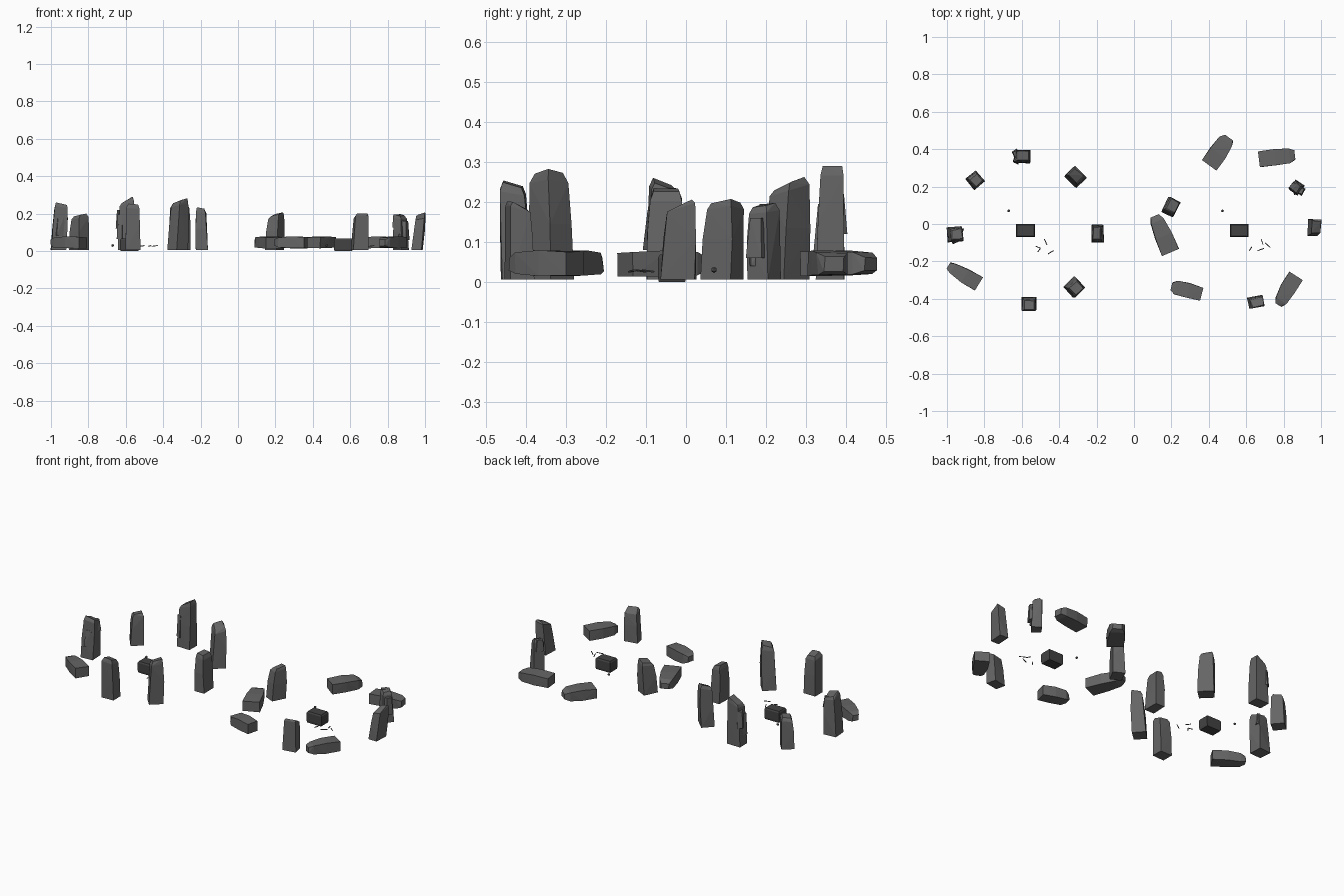
import bpy, bmesh, math, random
from mathutils import Vector, Matrix

if "Cube" in bpy.data.objects:
    bpy.data.objects.remove(bpy.data.objects["Cube"])

random.seed(4)


def material(name, v):
    m = bpy.data.materials.new(name)
    m.diffuse_color = (v, v, v, 1)
    m.use_nodes = True
    m.node_tree.nodes["Principled BSDF"].inputs["Base Color"].default_value = m.diffuse_color
    return m


STONE = material("stone_grey", 0.13)
DARK = material("altar_grey", 0.055)


def hull(name, pts, mat=STONE):
    """Faceted convex rock from a handful of corner points."""
    bm = bmesh.new()
    for p in pts:
        bm.verts.new(p)
    res = bmesh.ops.convex_hull(bm, input=bm.verts)
    loose = [v for v in bm.verts if not v.link_faces]
    bmesh.ops.delete(bm, geom=loose, context='VERTS')
    bmesh.ops.recalc_face_normals(bm, faces=bm.faces)
    me = bpy.data.meshes.new(name)
    bm.to_mesh(me)
    bm.free()
    me.materials.append(mat)
    ob = bpy.data.objects.new(name, me)
    bpy.context.collection.objects.link(ob)
    return ob


def ring(w, d, z, j=0.0):
    r = lambda: random.uniform(-j, j)
    return [Vector((sx * w / 2 + r(), sy * d / 2 + r(), z))
            for sx, sy in ((-1, -1), (1, -1), (1, 1), (-1, 1))]


def standing(name, x, y, w, d, yaw, h, lean=(0, 0), peak=(0, 0)):
    """Upright stone: tapered shaft, slanted top. peak = top slope in world x, y."""
    rot = Matrix.Rotation(math.radians(yaw), 3, 'Z')
    pts = []
    for f, s, j in ((0, 1, 0.002), (0.5, 0.94, 0.003), (0.87, 0.84, 0.003), (1, 0.64, 0.004)):
        for p in ring(w * s, d * s, 0, j):
            p = rot @ p
            z = 0.006 + (h - 0.006) * f
            if f > 0.8:
                lo = 0.027 * (abs(peak[0]) + abs(peak[1]))
                z += min(0, p.x * peak[0] + p.y * peak[1] - lo) if f == 1 else \
                    0.6 * (p.x * peak[0] + p.y * peak[1])
                z = min(z, h)
            pts.append(Vector((x + p.x + lean[0] * f, y + p.y + lean[1] * f, z)))
    return hull(name, pts)


def fallen(name, base, tip, wb, wt, z0=0.015, z1=0.077):
    """Toppled stone lying from its wide base end to its narrow tip."""
    b, t = Vector((*base, 0)), Vector((*tip, 0))
    u = (t - b).normalized()
    n = Vector((-u.y, u.x, 0))
    pts = []
    for f, w, lo, hi in ((0, wb, 0.0, 0.95), (0.45, (wb + wt) / 2 + 0.008, 0, 1),
                         (0.85, wt, 0.05, 0.93), (1, wt * 0.6, 0.2, 0.75)):
        for sgn in (-1, 1):
            for q in (lo, hi):
                k = b.lerp(t, f) + n * (sgn * w / 2 + random.uniform(-.003, .003))
                k.z = z0 + (z1 - z0) * q + random.uniform(-.002, .002)
                pts.append(k)
    return hull(name, pts)


# standing stones: x, y, width, depth, yaw, height, lean, peak slope
UPRIGHT = [
    (-0.85, 0.235, 0.075, 0.075, 40, 0.20, (0.005, 0), (0.25, 0)),
    (-0.60, 0.36, 0.088, 0.070, 0, 0.29, (0.008, 0.006), (0.6, 0)),
    (-0.313, 0.25, 0.090, 0.075, -45, 0.262, (0.003, 0.01), (0, 0.5)),
    (-0.193, -0.05, 0.062, 0.095, 0, 0.235, (-0.005, 0), (-0.2, 0)),
    (-0.323, -0.335, 0.080, 0.076, 42, 0.282, (0.015, -0.01), (0.4, 0)),
    (-0.563, -0.425, 0.080, 0.072, 0, 0.255, (0, -0.008), (-0.1, -0.3)),
    (-0.960, -0.055, 0.080, 0.080, 5, 0.26, (0.013, 0), (-0.2, -0.4)),
    (0.195, 0.088, 0.070, 0.085, -27, 0.207, (0.012, 0.01), (0.3, 0.1)),
    (0.87, 0.195, 0.058, 0.065, -35, 0.20, (-0.003, 0), (-0.1, 0.2)),
    (0.65, -0.417, 0.082, 0.060, 12, 0.208, (0.010, -0.006), (0.1, -0.5)),
    (0.957, -0.02, 0.055, 0.085, -3, 0.208, (0.022, 0.008), (0.3, 0.5)),
]
for i, a in enumerate(UPRIGHT):
    standing(f"standing_stone_{i + 1}", *a)

# fallen stones: base end, tip end, base width, tip width
FALLEN = [
    ((-0.830, -0.322), (-0.992, -0.222), 0.082, 0.058),
    ((0.400, 0.315), (0.508, 0.462), 0.095, 0.085),
    ((0.668, 0.345), (0.860, 0.369), 0.085, 0.076),
    ((0.196, -0.152), (0.112, 0.044), 0.098, 0.074),
    ((0.362, -0.376), (0.200, -0.334), 0.072, 0.072),
    ((0.868, -0.278), (0.770, -0.432), 0.086, 0.066),
]
for i, a in enumerate(FALLEN):
    fallen(f"fallen_stone_{i + 1}", *a)

# broken slabs clinging to the cracked stones: centre, size, yaw
SLABS = [
    ((-0.632, 0.380, 0.170), (0.035, 0.030, 0.10), 35),
    ((-0.628, 0.345, 0.130), (0.028, 0.040, 0.13), -20),
    ((-0.952, -0.080, 0.130), (0.050, 0.035, 0.10), 20),
    ((-0.930, -0.045, 0.200), (0.030, 0.050, 0.07), -15),
    ((0.850, 0.205, 0.160), (0.028, 0.045, 0.07), -35),
    ((0.890, 0.180, 0.110), (0.035, 0.040, 0.10), -30),
    ((0.872, 0.172, 0.065), (0.040, 0.030, 0.05), 15),
]
for i, (c, s, yaw) in enumerate(SLABS):
    rot = Matrix.Rotation(math.radians(yaw), 3, 'Z')
    pts = ring(s[0], s[1], -s[2] / 2, .004) + ring(s[0] * .7, s[1] * .8, s[2] / 2, .005)
    hull(f"broken_slab_{i + 1}", [rot @ p + Vector(c) for p in pts])

# altar block, pebble and twigs in each circle
TWIGS = {
    -0.58: [(-0.48, -0.08, -0.465, -0.112), (-0.525, -0.118, -0.50, -0.13),
            (-0.515, -0.15, -0.502, -0.132), (-0.46, -0.16, -0.43, -0.142)],
    0.563: [(0.68, -0.08, 0.69, -0.11), (0.70, -0.10, 0.728, -0.125),
            (0.617, -0.142, 0.63, -0.122), (0.66, -0.143, 0.695, -0.13)],
}
for side, (ax, twigs) in zip(("left", "right"), TWIGS.items()):
    pts = ring(0.094, 0.066, 0.0) + ring(0.1, 0.07, 0.012) + ring(0.1, 0.07, 0.06) + ring(0.09, 0.06, 0.068)
    hull(f"{side}_altar", [p + Vector((ax, -0.035, 0)) for p in pts], DARK)
    bpy.ops.mesh.primitive_ico_sphere_add(subdivisions=1, radius=0.008,
                                          location=(ax - 0.09, 0.07, 0.03))
    bpy.context.object.name = f"{side}_pebble"
    bpy.context.object.data.materials.append(STONE)
    for k, (x0, y0, x1, y1) in enumerate(twigs):
        a, b = Vector((x0, y0, 0.025)), Vector((x1, y1, 0.029))
        bpy.ops.mesh.primitive_cylinder_add(vertices=5, radius=0.0025, depth=(b - a).length,
                                            location=(a + b) / 2)
        ob = bpy.context.object
        ob.rotation_euler = (b - a).to_track_quat('Z', 'Y').to_euler()
        ob.name = f"{side}_twig_{k + 1}"
        ob.data.materials.append(STONE)
